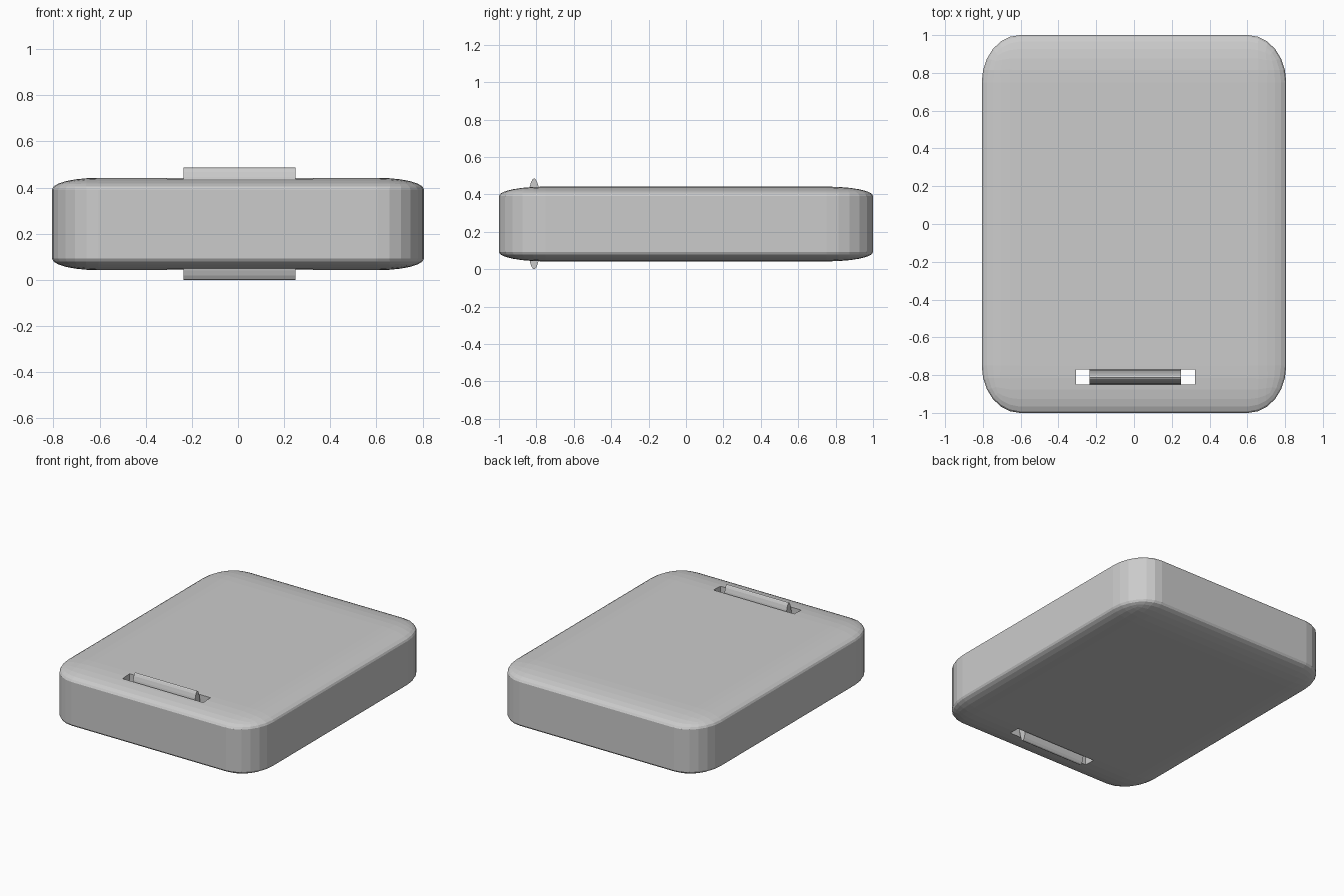
import bpy, bmesh
from math import pi
from mathutils import Matrix, Vector

if "Cube" in bpy.data.objects:
    bpy.data.objects.remove(bpy.data.objects["Cube"])


def finish(name, bm, centre, half):
    """Scale a +-1 unit shape to its half sizes, place it and link it."""
    bmesh.ops.scale(bm, vec=half, verts=bm.verts)
    bmesh.ops.translate(bm, vec=centre, verts=bm.verts)
    bmesh.ops.recalc_face_normals(bm, faces=bm.faces)
    mesh = bpy.data.meshes.new(name)
    bm.to_mesh(mesh)
    bm.free()
    obj = bpy.data.objects.new(name, mesh)
    bpy.context.collection.objects.link(obj)
    return obj


MID_Z = 0.242

# Body: rounded cube squashed into a slab, so its roundings become elliptical
bm = bmesh.new()
bmesh.ops.create_cube(bm, size=2)
bmesh.ops.bevel(bm, geom=bm.edges[:], offset=0.25, offset_type='OFFSET',
                segments=6, profile=0.5, affect='EDGES')
body = finish("body", bm, Vector((0, 0, MID_Z)), Vector((0.806, 1, 0.2)))

# Slot cut right through the slab near the front
bm = bmesh.new()
bmesh.ops.create_cube(bm, size=2)
slot = finish("slot_cutter", bm, Vector((0.008, -0.81, MID_Z)),
              Vector((0.316, 0.04, 0.4)))
slot.hide_render = True
slot.hide_set(True)
cut = body.modifiers.new("slot", 'BOOLEAN')
cut.operation = 'DIFFERENCE'
cut.solver = 'EXACT'
cut.object = slot

# Roller: flattened cylinder sitting in the slot, poking out above and below
bm = bmesh.new()
bmesh.ops.create_cone(bm, cap_ends=True, segments=32, radius1=1, radius2=1,
                      depth=2, matrix=Matrix.Rotation(pi / 2, 4, 'Y'))
finish("roller", bm, Vector((0.007, -0.812, MID_Z + 0.001)),
       Vector((0.243, 0.041, 0.243)))
